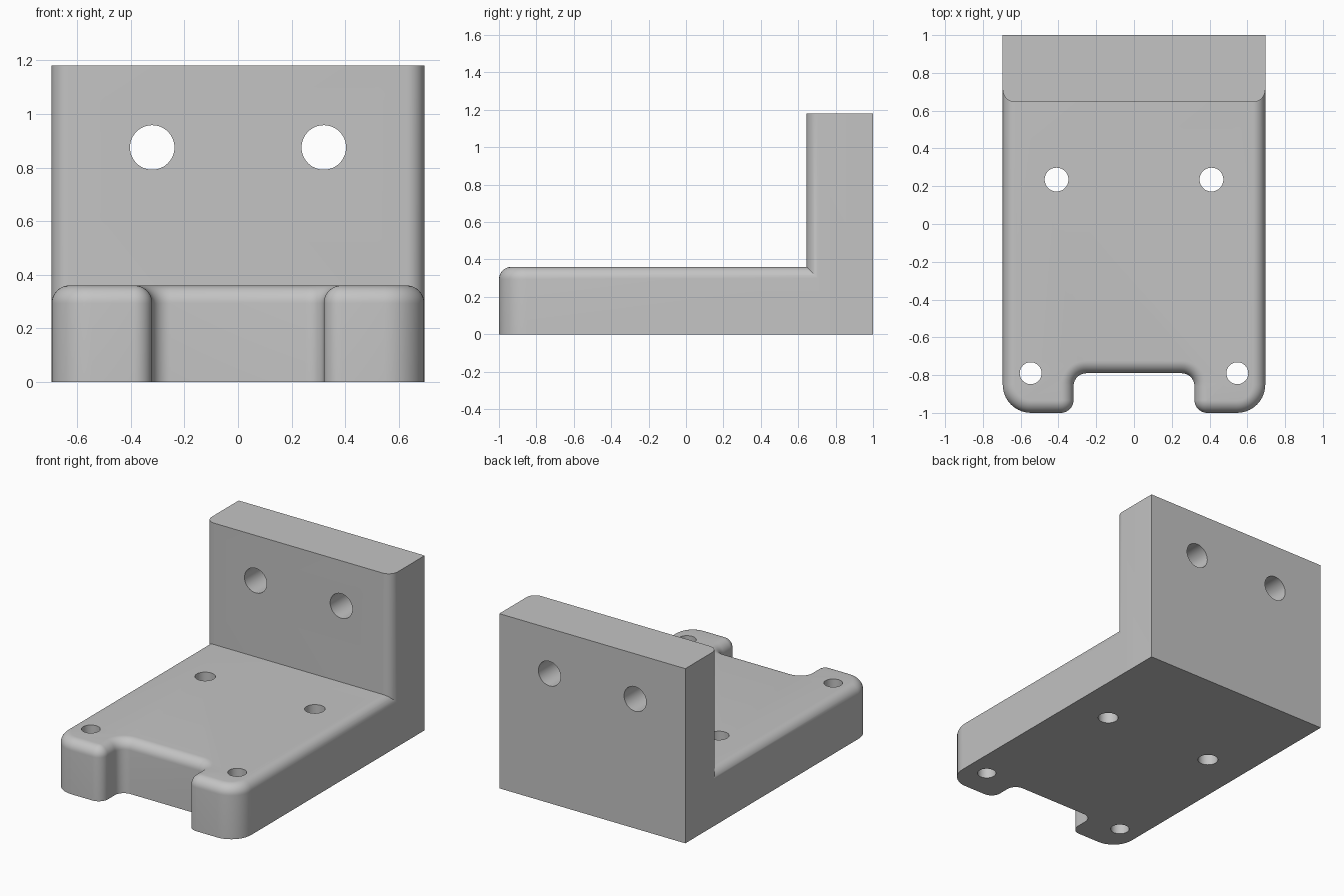
import bpy, bmesh, math
from mathutils import Vector

cube = bpy.data.objects.get("Cube")
if cube:
    bpy.data.objects.remove(cube, do_unlink=True)

HALF_W, BASE_H, WALL_H, WALL_Y = 0.695, 0.36, 1.18, 0.645
FILLET = 0.066
STEPS = 10

grey = bpy.data.materials.new("plain grey")
grey.use_nodes = True
colour = (0.55, 0.55, 0.55, 1)
grey.diffuse_color = colour
grey.node_tree.nodes["Principled BSDF"].inputs["Base Color"].default_value = colour


def rounded(corners, inset=0):
    """Counter-clockwise square-cornered outline (x, y, radius), rounded and inset."""
    pts = []
    for i, (x, y, r) in enumerate(corners):
        p = Vector((x, y))
        u = (Vector(corners[i - 1][:2]) - p).normalized()
        v = (Vector(corners[(i + 1) % len(corners)][:2]) - p).normalized()
        if r == 0:
            pts.append(p)
            continue
        convex = v.cross(u) > 0
        radius = r - inset if convex else r + inset
        centre = p + r * (u + v)
        for k in range(STEPS + 1):
            t = k / STEPS * math.pi / 2
            pts.append(centre - radius * (v * math.cos(t) + u * math.sin(t)))
    return pts


def loft(name, layers):
    """Solid through a stack of (outline, height) layers."""
    bm = bmesh.new()
    rings = [[bm.verts.new((p.x, p.y, z)) for p in pts] for pts, z in layers]
    for low, high in zip(rings, rings[1:]):
        for i in range(len(low)):
            j = (i + 1) % len(low)
            bm.faces.new((low[i], low[j], high[j], high[i]))
    bm.faces.new(rings[0][::-1])
    bm.faces.new(rings[-1])
    mesh = bpy.data.meshes.new(name)
    bm.to_mesh(mesh)
    bm.free()
    mesh.materials.append(grey)
    obj = bpy.data.objects.new(name, mesh)
    bpy.context.collection.objects.link(obj)
    return obj


def combine(target, other, operation):
    """Apply a boolean and discard the helper."""
    other.hide_render = True
    mod = target.modifiers.new(operation, "BOOLEAN")
    mod.operation, mod.object, mod.solver = operation, other, "EXACT"
    bpy.ops.object.select_all(action="DESELECT")
    bpy.context.view_layer.objects.active = target
    target.select_set(True)
    bpy.ops.object.modifier_apply(modifier=mod.name)
    bpy.data.objects.remove(other, do_unlink=True)


def drill(target, location, radius, tilt=0):
    bpy.ops.mesh.primitive_cylinder_add(vertices=48, radius=radius, depth=1,
                                        location=location, rotation=(tilt, 0, 0))
    cutter = bpy.context.object
    cutter.name = "hole_cutter"
    cutter.data.materials.append(grey)
    combine(target, cutter, "DIFFERENCE")


# Base plate with notched front and rounded upper rim (its back end sits in the wall)
right = [(-0.32, -0.79, 0.068), (-0.32, -1, 0.068),
         (-HALF_W, -1, 0.15), (-HALF_W, 0.95, 0.12)]
left = [(-x, y, r) for x, y, r in right]
outline = (right + left[::-1])[::-1]
layers = [(rounded(outline), 0)]
for k in range(STEPS + 1):
    a = k / STEPS * math.pi / 2
    layers.append((rounded(outline, FILLET * (1 - math.cos(a))),
                   BASE_H - FILLET * (1 - math.sin(a))))
bracket = loft("bracket", layers)

# Upright wall with rounded front edges
wall_outline = rounded([(-HALF_W, WALL_Y, FILLET), (HALF_W, WALL_Y, FILLET),
                        (HALF_W, 1, 0), (-HALF_W, 1, 0)])
wall = loft("upright_wall", [(wall_outline, 0), (wall_outline, WALL_H)])
combine(bracket, wall, "UNION")

# Mounting holes
for side in (-1, 1):
    drill(bracket, (side * 0.41, 0.235, 0.2), 0.063)
    drill(bracket, (side * 0.547, -0.79, 0.2), 0.058)
    drill(bracket, (side * 0.32, 0.82, 0.875), 0.083, math.pi / 2)

bpy.ops.object.select_all(action="DESELECT")
bpy.context.view_layer.objects.active = bracket
bracket.select_set(True)
bpy.ops.object.shade_smooth_by_angle(angle=math.radians(30))
